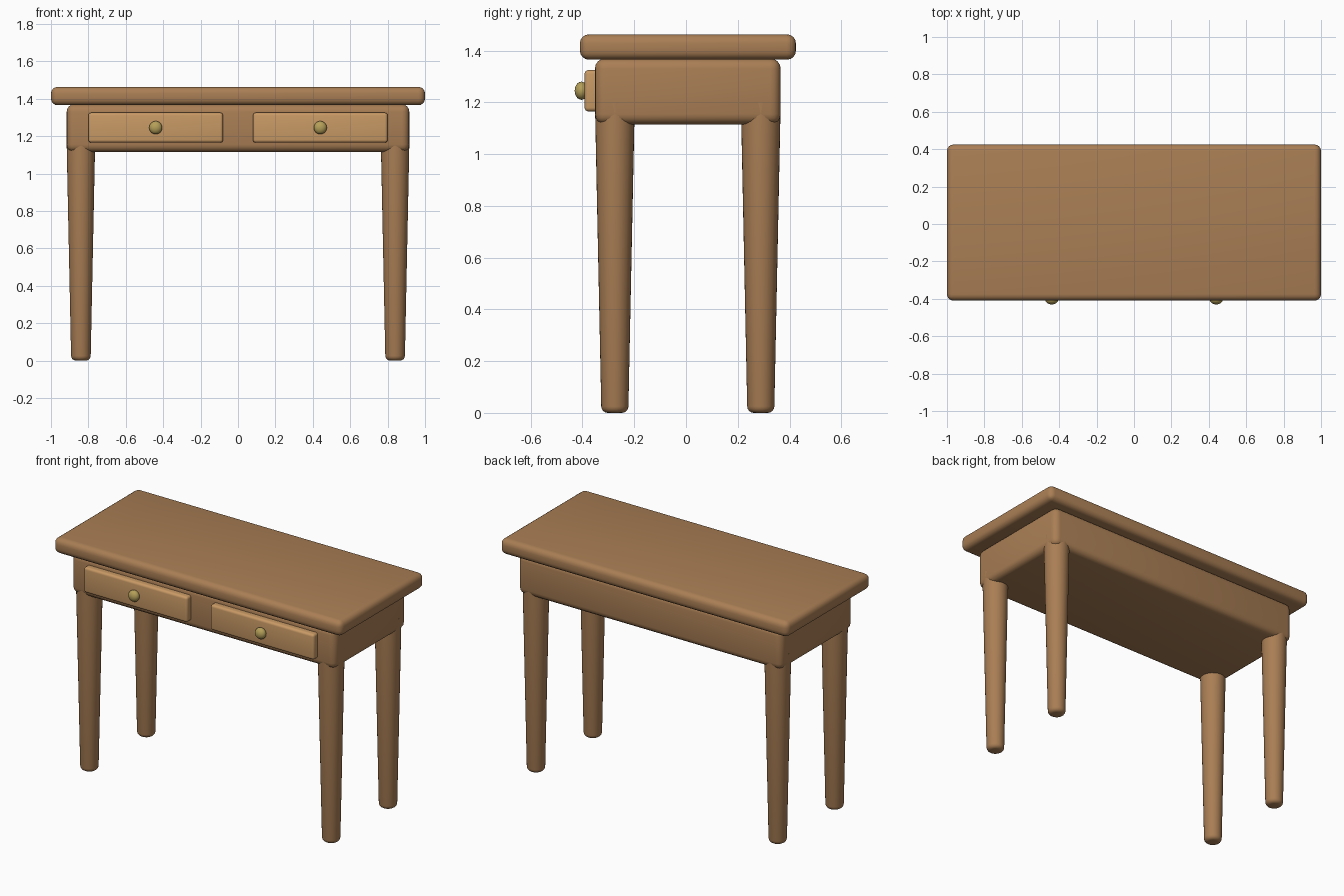
import bpy, bmesh
from mathutils import Matrix

if "Cube" in bpy.data.objects:
    bpy.data.objects.remove(bpy.data.objects["Cube"])


def material(name, rgb):
    m = bpy.data.materials.new(name)
    m.diffuse_color = (*rgb, 1)
    m.use_nodes = True
    m.node_tree.nodes["Principled BSDF"].inputs["Base Color"].default_value = m.diffuse_color
    return m


wood = material("wood", (0.40, 0.21, 0.09))
light_wood = material("light_wood", (0.58, 0.32, 0.13))
brass = material("brass", (0.46, 0.35, 0.10))


def finish(bm, name, mat):
    me = bpy.data.meshes.new(name)
    bm.to_mesh(me)
    bm.free()
    me.materials.append(mat)
    ob = bpy.data.objects.new(name, me)
    bpy.context.collection.objects.link(ob)
    bpy.ops.object.select_all(action='DESELECT')
    ob.select_set(True)
    bpy.context.view_layer.objects.active = ob
    bpy.ops.object.shade_smooth_by_angle(angle=0.6)
    return ob


def rounded_box(name, x, y, z, radius, mat):
    """Box from (min, max) ranges with rounded edges."""
    bm = bmesh.new()
    bmesh.ops.create_cube(bm, size=1)
    for v in bm.verts:
        v.co = [(a + b) / 2 + c * (b - a) for c, (a, b) in zip(v.co, (x, y, z))]
    bmesh.ops.bevel(bm, geom=bm.edges[:], offset=radius, segments=4,
                    profile=0.5, affect='EDGES')
    return finish(bm, name, mat)


def leg(name, x, y, height=1.2):
    """Tapered round leg with a rounded foot."""
    bm = bmesh.new()
    bmesh.ops.create_cone(bm, cap_ends=True, segments=32, radius1=0.052,
                          radius2=0.077, depth=height,
                          matrix=Matrix.Translation((x, y, height / 2)))
    foot = [e for e in bm.edges if all(v.co.z < 0.01 for v in e.verts)]
    bmesh.ops.bevel(bm, geom=foot, offset=0.025, segments=4,
                    profile=0.5, affect='EDGES')
    return finish(bm, name, wood)


# Table top and apron
rounded_box("table_top", (-1, 1), (-0.41, 0.425), (1.365, 1.463), 0.035, wood)
rounded_box("apron", (-0.916, 0.916), (-0.352, 0.366), (1.115, 1.37), 0.04, wood)

for side, s in (("left", -1), ("right", 1)):
    # Legs
    leg("front_leg_" + side, s * 0.84, -0.275)
    leg("back_leg_" + side, s * 0.84, 0.289)

    # Drawer front
    cx = s * 0.44
    rounded_box("drawer_" + side, (cx - 0.36, cx + 0.36), (-0.392, -0.33),
                (1.165, 1.325), 0.015, light_wood)

    # Flattened knob
    bm = bmesh.new()
    bmesh.ops.create_uvsphere(bm, u_segments=24, v_segments=14, radius=0.035)
    bmesh.ops.scale(bm, vec=(1, 0.75, 1), verts=bm.verts)
    bmesh.ops.translate(bm, vec=(cx, -0.404, 1.245), verts=bm.verts)
    finish(bm, "knob_" + side, brass)
